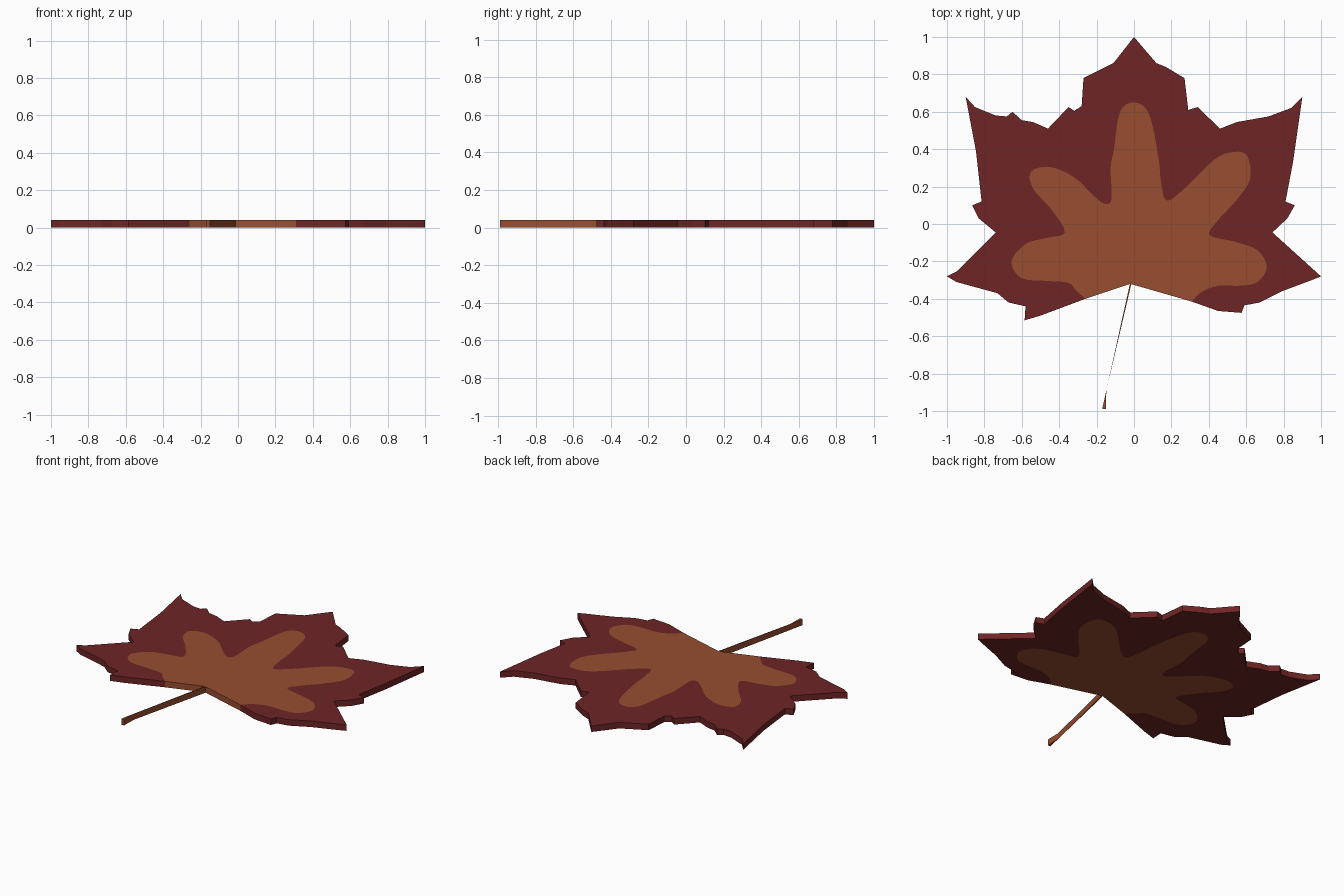
import bpy, bmesh
from mathutils import Vector
from mathutils.geometry import delaunay_2d_cdt

if "Cube" in bpy.data.objects:
    bpy.data.objects.remove(bpy.data.objects["Cube"])

THICK = 0.04


def material(name, rgb):
    m = bpy.data.materials.new(name)
    m.diffuse_color = (*rgb, 1)
    m.use_nodes = True
    m.node_tree.nodes["Principled BSDF"].inputs["Base Color"].default_value = m.diffuse_color
    return m


red = material("dark red", (0.156, 0.018, 0.019))
orange = material("rust orange", (0.314, 0.076, 0.030))

# jagged leaf edge: right side top to stem, then left side stem to top
right_edge = [(0, 1), (.12, .86), (.17, .84), (.27, .78), (.29, .61), (.34, .625),
              (.46, .51), (.55, .545), (.72, .575), (.84, .62), (.90, .68),
              (.85, .33), (.81, .12), (.86, .10), (.82, .03), (.74, -.045),
              (1, -.28), (.95, -.30), (.79, -.36), (.67, -.42), (.59, -.435),
              (.575, -.475), (.45, -.465), (.31, -.415)]
left_edge = [(-.02, -.32), (-.26, -.40), (-.50, -.49), (-.585, -.515), (-.58, -.44),
             (-.67, -.42), (-.73, -.37), (-.95, -.31), (-1, -.28), (-.95, -.255),
             (-.74, -.045), (-.83, .03), (-.865, .10), (-.815, .12), (-.845, .39),
             (-.90, .68), (-.85, .625), (-.74, .58), (-.68, .575), (-.65, .60),
             (-.60, .555), (-.54, .545), (-.46, .51), (-.35, .625), (-.32, .605),
             (-.28, .63), (-.27, .78), (-.11, .86)]

# soft five-lobed orange patch, smoothed with a spline
lobes = [(.31, -.415), (.36, -.365), (.45, -.33), (.57, -.33), (.66, -.31), (.71, -.23),
         (.66, -.14), (.54, -.095), (.405, -.06), (.445, .015), (.55, .13), (.62, .24),
         (.605, .365), (.53, .385), (.43, .345), (.27, .19), (.175, .125), (.145, .22),
         (.13, .36), (.08, .59), (0, .65), (-.075, .60), (-.107, .40), (-.125, .30),
         (-.12, .135), (-.155, .107), (-.215, .15), (-.32, .25), (-.45, .305),
         (-.55, .28), (-.54, .19), (-.44, .075), (-.37, -.045), (-.47, -.075),
         (-.58, -.107), (-.655, -.20), (-.60, -.29), (-.45, -.305), (-.35, -.315),
         (-.31, -.355), (-.26, -.40)]


def spline(points, steps=4):
    p = [Vector(q) for q in points]
    p = [p[0]] + p + [p[-1]]
    out = []
    for a, b, c, d in zip(p, p[1:], p[2:], p[3:]):
        for i in range(steps):
            t = i / steps
            out.append(0.5 * (2 * b + (c - a) * t + (2 * a - 5 * b + 4 * c - d) * t * t
                              + (3 * b - a - 3 * c + d) * t ** 3))
    return out + [p[-1]]


def slab(name, outlines, mats):
    """Extrude nested flat outlines; later outlines take later materials."""
    pts, faces = [], []
    for o in outlines:
        faces.append(list(range(len(pts), len(pts) + len(o))))
        pts += [Vector(q) for q in o]
    verts, _, tris, _, _, owners = delaunay_2d_cdt(pts, [], faces, 1, 1e-5)
    bm = bmesh.new()
    low = [bm.verts.new((v.x, v.y, 0)) for v in verts]
    high = [bm.verts.new((v.x, v.y, THICK)) for v in verts]
    tops = []
    for tri, own in zip(tris, owners):
        m = max(own) if own else 0
        top = bm.faces.new([high[i] for i in tri])
        bottom = bm.faces.new([low[i] for i in reversed(tri)])
        top.material_index = bottom.material_index = m
        tops.append((tri, m))
    # side walls along edges used by one triangle only
    used = {}
    for tri, m in tops:
        for a, b in zip(tri, list(tri[1:]) + [tri[0]]):
            used[(a, b)] = m
    for (a, b), m in used.items():
        if (b, a) not in used:
            bm.faces.new((low[a], low[b], high[b], high[a])).material_index = m
    bmesh.ops.delete(bm, geom=[v for v in bm.verts if not v.link_faces], context='VERTS')
    bmesh.ops.recalc_face_normals(bm, faces=bm.faces)
    me = bpy.data.meshes.new(name)
    for m in mats:
        me.materials.append(m)
    bm.to_mesh(me)
    bm.free()
    ob = bpy.data.objects.new(name, me)
    bpy.context.collection.objects.link(ob)
    return ob


# leaf blade with orange centre
slab("leaf_blade", [right_edge + left_edge, spline(lobes) + [Vector((-.02, -.32))]], [red, orange])

# thin stem, flared at the tip
slab("stem", [[(-.014, -.32), (-.022, -.32), (-.17, -.99), (-.15, -.99), (-.148, -.89)]], [orange])
